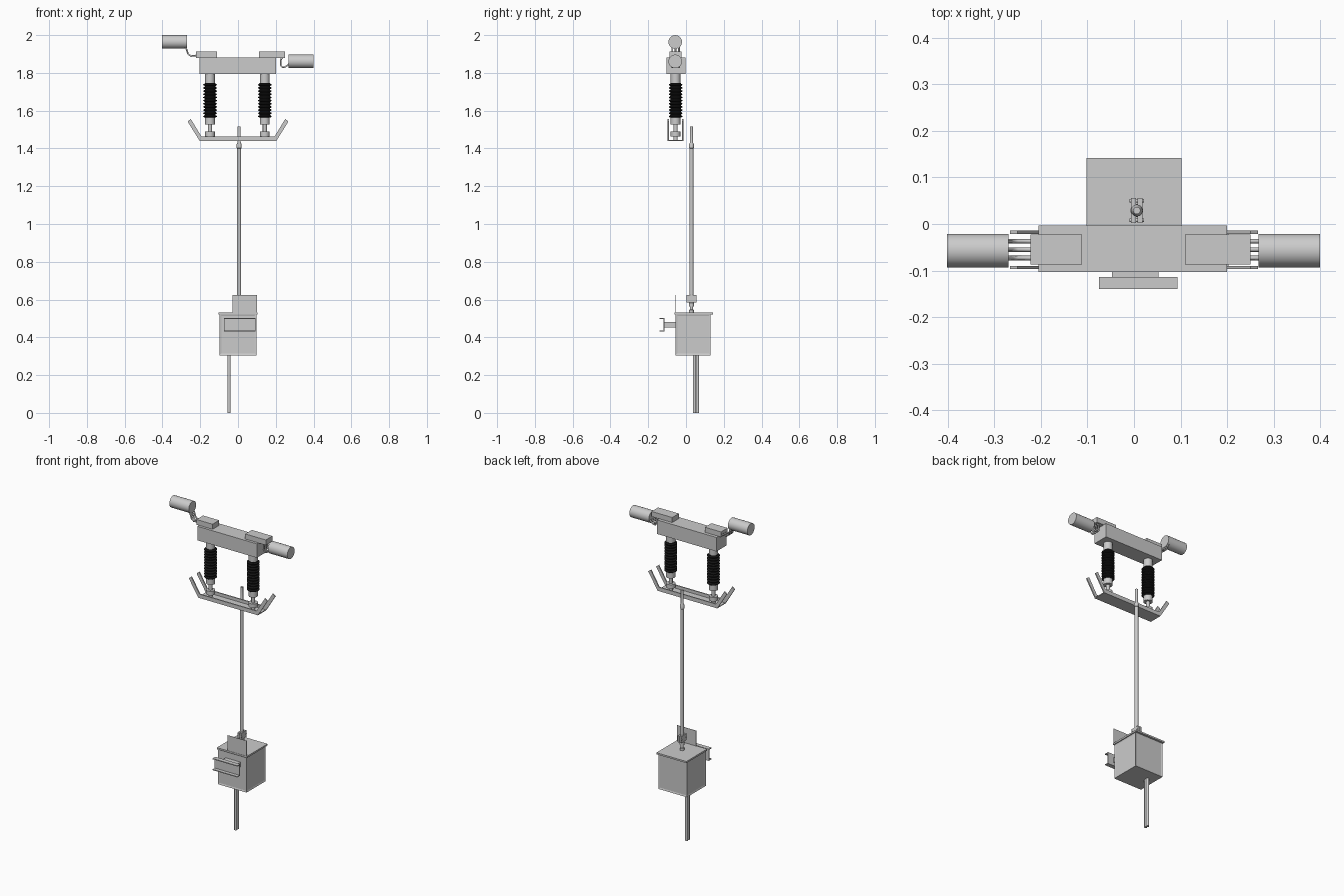
import bpy, bmesh, math
from mathutils import Matrix, Vector

if "Cube" in bpy.data.objects:
    bpy.data.objects.remove(bpy.data.objects["Cube"])

YC = -0.055  # depth centre of the upper assembly


def obj(name, bm, smooth=False):
    bmesh.ops.recalc_face_normals(bm, faces=bm.faces)
    me = bpy.data.meshes.new(name)
    bm.to_mesh(me)
    bm.free()
    o = bpy.data.objects.new(name, me)
    bpy.context.collection.objects.link(o)
    if smooth:
        bpy.ops.object.select_all(action='DESELECT')
        bpy.context.view_layer.objects.active = o
        o.select_set(True)
        bpy.ops.object.shade_smooth_by_angle(angle=math.radians(40))
    return o


def box_bm(x, y, z):
    bm = bmesh.new()
    size = [b - a for a, b in (x, y, z)]
    mid = [(a + b) / 2 for a, b in (x, y, z)]
    bmesh.ops.create_cube(bm, size=1, matrix=Matrix.Translation(mid) @ Matrix.Diagonal((*size, 1)))
    return bm


def box(name, x, y, z):
    return obj(name, box_bm(x, y, z))


def lathe(name, x, y, profile, n=16):
    """Closed turned part from (radius, z) points."""
    bm = bmesh.new()
    rings = [[bm.verts.new((x + r * math.cos(2 * math.pi * i / n), y + r * math.sin(2 * math.pi * i / n), z))
              for i in range(n)] for r, z in profile]
    for a, b in zip(rings, rings[1:]):
        for i in range(n):
            bm.faces.new((a[i], a[(i + 1) % n], b[(i + 1) % n], b[i]))
    bm.faces.new(rings[0])
    bm.faces.new(rings[-1])
    return obj(name, bm, True)


def prism(name, pts, axis, lo, hi):
    """Extrude a 2D outline: axis 'y' takes (x, z), axis 'x' takes (y, z)."""
    bm = bmesh.new()
    vs = [bm.verts.new((a, lo, b) if axis == 'y' else (lo, a, b)) for a, b in pts]
    f = bm.faces.new(vs)
    new = bmesh.ops.extrude_face_region(bm, geom=[f])['geom']
    d = Vector((0, hi - lo, 0)) if axis == 'y' else Vector((hi - lo, 0, 0))
    bmesh.ops.translate(bm, verts=[v for v in new if isinstance(v, bmesh.types.BMVert)], vec=d)
    return obj(name, bm)


def wire(name, pts, r):
    cu = bpy.data.curves.new(name, 'CURVE')
    cu.dimensions = '3D'
    cu.bevel_depth, cu.bevel_resolution, cu.use_fill_caps = r, 1, True
    sp = cu.splines.new('POLY')
    sp.points.add(len(pts) - 1)
    for p, c in zip(sp.points, pts):
        p.co = (*c, 1)
    o = bpy.data.objects.new(name, cu)
    bpy.context.collection.objects.link(o)
    return o


black = bpy.data.materials.new("black_rubber")
black.diffuse_color = (0.01, 0.01, 0.01, 1)
black.use_nodes = True
black.node_tree.nodes["Principled BSDF"].inputs["Base Color"].default_value = black.diffuse_color

# Cabinet with shallow recessed side panels
bm = box_bm((-0.097, 0.097), (-0.055, 0.13), (0.305, 0.523))
bm.normal_update()
sides = [f for f in bm.faces if abs(f.normal.z) < 0.5]
bmesh.ops.inset_individual(bm, faces=sides, thickness=0.013, depth=-0.003)
obj("cabinet_body", bm)
box("cabinet_lid", (-0.102, 0.102), (-0.06, 0.142), (0.521, 0.531))
box("front_plate", (-0.03, 0.1), (-0.058, -0.056), (0.525, 0.625))

# Front mounting bracket
box("bracket_stem", (-0.047, 0.053), (-0.116, -0.05), (0.451, 0.48))
t = 0.005
prism("bracket_channel", [(-0.14, 0.43), (-0.114, 0.43), (-0.114, 0.502), (-0.14, 0.502),
                          (-0.14, 0.502 - t), (-0.114 - t, 0.502 - t), (-0.114 - t, 0.43 + t),
                          (-0.14, 0.43 + t)], 'x', -0.075, 0.093)

# Conduits under the cabinet
for i, y in enumerate((0.045, 0.061)):
    lathe(f"conduit_{i}", -0.047, y, [(0.0085, 0), (0.0085, 0.307)], 10)

# Drive rod, collars and clamp
RX, RY = 0.006, 0.029
lathe("drive_rod", RX, RY, [(0.013, 0.53), (0.013, 0.545), (0.009, 0.547), (0.009, 0.562), (0.014, 0.564),
                            (0.014, 0.582), (0.0105, 0.584), (0.0105, 1.4), (0.013, 1.402), (0.013, 1.422),
                            (0.008, 1.432), (0.008, 1.515)], 12)
for s in (-1, 1):
    c = RX + s * 0.007
    box("clamp_half", (c - 0.0055, c + 0.0055), (RY - 0.027, RY + 0.027), (0.585, 0.625))
    wire("clamp_bolt", [(RX - 0.016, RY + s * 0.021, 0.605), (RX + 0.016, RY + s * 0.021, 0.605)], 0.004)

# Lower channel with flared horns on both side walls
horn = [(0.203, 1.44), (0.267, 1.543), (0.25, 1.556), (0.194, 1.464)]
outline = horn + [(-x, z) for x, z in reversed(horn)]
prism("channel_wall_front", outline, 'y', -0.097, -0.09)
prism("channel_wall_back", outline, 'y', -0.021, -0.014)
box("channel_floor", (-0.203, 0.203), (-0.097, -0.014), (1.44, 1.445))

# Insulators with ribbed black sheds
RIBS, Z0, Z1 = 11, 1.563, 1.747
for side, x in (("left", -0.148), ("right", 0.142)):
    lathe(f"insulator_base_{side}", x, YC, [(0.026, 1.464), (0.026, 1.489)])
    lathe(f"insulator_stud_{side}", x, YC, [(0.011, 1.445), (0.011, 1.53)], 12)
    lathe(f"insulator_lower_cap_{side}", x, YC, [(0.026, 1.528), (0.026, 1.564)])
    h = (Z1 - Z0) / RIBS
    prof = []
    for i in range(RIBS):
        z = Z0 + i * h
        prof += [(0.028, z), (0.036, z + h * 0.3), (0.036, z + h * 0.5), (0.028, z + h * 0.8)]
    prof.append((0.028, Z1))
    o = lathe(f"insulator_sheds_{side}", x, YC, prof, 20)
    o.data.materials.append(black)
    lathe(f"insulator_upper_cap_{side}", x, YC, [(0.026, 1.745), (0.026, 1.797)])

# Top beam and terminal blocks
box("top_beam", (-0.205, 0.2), (-0.103, -0.003), (1.795, 1.881))
box("terminal_block_left", (-0.222, -0.112), (-0.087, -0.023), (1.88, 1.912))
box("terminal_block_right", (0.11, 0.25), (-0.087, -0.023), (1.88, 1.912))

# End cylinders and their bent leads
for side, x0, x1, z in (("left", -0.402, -0.27, 1.964), ("right", 0.268, 0.4, 1.861)):
    bm = bmesh.new()
    bmesh.ops.create_cone(bm, cap_ends=True, segments=20, radius1=0.036, radius2=0.036, depth=x1 - x0,
                          matrix=Matrix.Translation(((x0 + x1) / 2, -0.057, z)) @ Matrix.Rotation(math.pi / 2, 4, 'Y'))
    obj(f"end_cylinder_{side}", bm, True)
leads = {"left": [(-0.285, 1.942), (-0.274, 1.93), (-0.264, 1.9), (-0.25, 1.889), (-0.215, 1.893)],
         "right": [(0.24, 1.886), (0.228, 1.874), (0.225, 1.842), (0.235, 1.829), (0.25, 1.832), (0.275, 1.85)]}
for side, path in leads.items():
    for i, y in enumerate((-0.037, -0.055, -0.073)):
        wire(f"lead_{side}_{i}", [(x, y, z) for x, z in path], 0.005)
